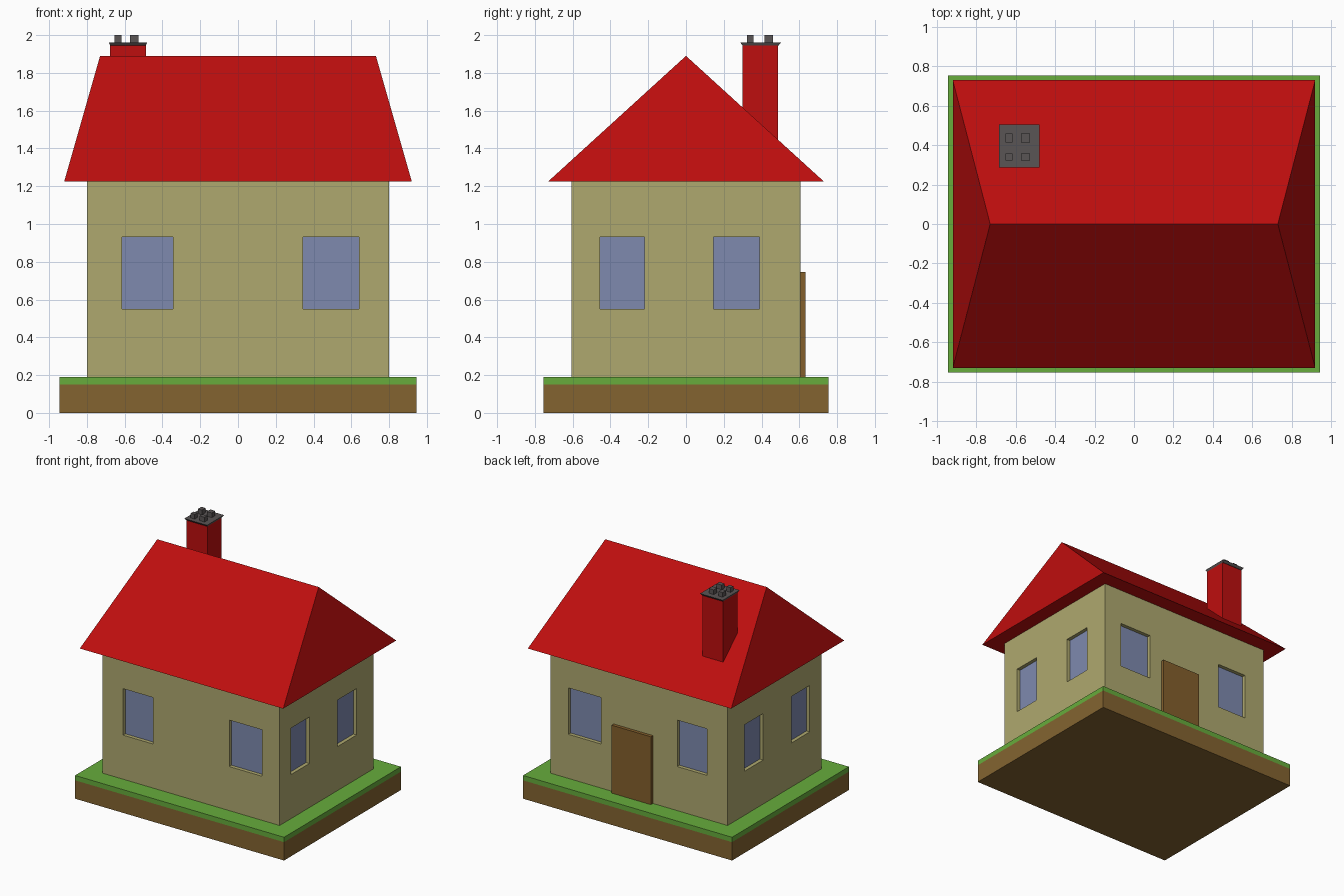
import bpy, bmesh
from mathutils import Vector

if "Cube" in bpy.data.objects:
    bpy.data.objects.remove(bpy.data.objects["Cube"])


def material(name, r, g, b):
    def lin(c):
        c /= 255
        return c / 12.92 if c <= 0.04045 else ((c + 0.055) / 1.055) ** 2.4
    m = bpy.data.materials.new(name)
    m.diffuse_color = (lin(r), lin(g), lin(b), 1)
    m.use_nodes = True
    m.node_tree.nodes["Principled BSDF"].inputs["Base Color"].default_value = m.diffuse_color
    return m


RED = material("roof red", 190, 14, 14)
WALL = material("wall sand", 175, 169, 111)
GLASS = material("window blue", 126, 138, 175)
GRASS = material("grass green", 103, 172, 60)
SOIL = material("earth brown", 132, 100, 48)
WOOD = material("door brown", 132, 96, 44)
GREY = material("chimney grey", 90, 85, 85)


def finish(name, bm, *mats):
    mesh = bpy.data.meshes.new(name)
    bmesh.ops.recalc_face_normals(bm, faces=bm.faces)
    bm.to_mesh(mesh)
    bm.free()
    obj = bpy.data.objects.new(name, mesh)
    for m in mats:
        mesh.materials.append(m)
    bpy.context.collection.objects.link(obj)
    return obj


def box_mesh(x, y, z, grow=(0, 0)):
    """Box from (min, max) ranges; grow widens the top face in x and y."""
    bm = bmesh.new()
    bmesh.ops.create_cube(bm, size=1)
    for v in bm.verts:
        top = v.co.z > 0
        v.co = [r[0] if c < 0 else r[1] for c, r in zip(v.co, (x, y, z))]
        if top:
            v.co.x += grow[0] * (1 if v.co.x > sum(x) / 2 else -1)
            v.co.y += grow[1] * (1 if v.co.y > sum(y) / 2 else -1)
    return bm


def box(name, mat, x, y, z, grow=(0, 0)):
    return finish(name, box_mesh(x, y, z, grow), mat)


# Ground slab
box("earth", SOIL, (-0.945, 0.945), (-0.755, 0.755), (0, 0.15))
box("grass", GRASS, (-0.945, 0.945), (-0.755, 0.755), (0.15, 0.19))

# Walls, sliced along the window edges, with recessed panes
WIN_X = [(-0.615, -0.345), (0.345, 0.64)]
WIN_Y = [(-0.455, -0.22), (0.145, 0.39)]
WIN_Z = [(0.55, 0.93)]
bm = box_mesh((-0.8, 0.8), (-0.605, 0.605), (0.19, 1.23))
for axis, spans in enumerate((WIN_X, WIN_Y, WIN_Z)):
    normal = Vector([float(i == axis) for i in range(3)])
    for cut in [c for s in spans for c in s]:
        bmesh.ops.bisect_plane(bm, geom=bm.verts[:] + bm.edges[:] + bm.faces[:],
                               plane_co=normal * cut, plane_no=normal)


def inside(value, spans):
    return any(a < value < b for a, b in spans)


bm.normal_update()
panes = []
for f in bm.faces:
    c = f.calc_center_median()
    if abs(f.normal.z) < 0.5 and inside(c.z, WIN_Z):
        across = inside(c.x, WIN_X) if abs(f.normal.y) > 0.5 else inside(c.y, WIN_Y)
        if across:
            panes.append((f, f.normal.copy()))
for f, n in panes:
    new = bmesh.ops.extrude_face_region(bm, geom=[f])["geom"]
    bmesh.ops.translate(bm, vec=n * -0.03,
                        verts=[g for g in new if isinstance(g, bmesh.types.BMVert)])
    for g in new:
        if isinstance(g, bmesh.types.BMFace):
            g.material_index = 1
    if f.is_valid:
        bm.faces.remove(f)
finish("walls", bm, WALL, GLASS)

# Door on the back
box("door", WOOD, (-0.125, 0.23), (0.59, 0.632), (0.19, 0.745))

# Roof: a box whose top narrows to a ridge
bm = box_mesh((-0.92, 0.92), (-0.73, 0.73), (1.225, 1.89), (-0.19, -0.73))
bmesh.ops.remove_doubles(bm, verts=bm.verts, dist=0.001)
finish("roof", bm, RED)

# Chimney with flared cap and four pots
box("chimney", RED, (-0.677, -0.488), (0.30, 0.486), (1.3, 1.95))
box("chimney_cap", GREY, (-0.677, -0.488), (0.30, 0.49), (1.945, 1.962), (0.008, 0.014))
for i, px in enumerate([(-0.653, -0.617), (-0.573, -0.528)]):
    for j, py in enumerate([(0.322, 0.357), (0.415, 0.46)]):
        box(f"chimney_pot_{i}{j}", GREY, px, py, (1.955, 2.0))
